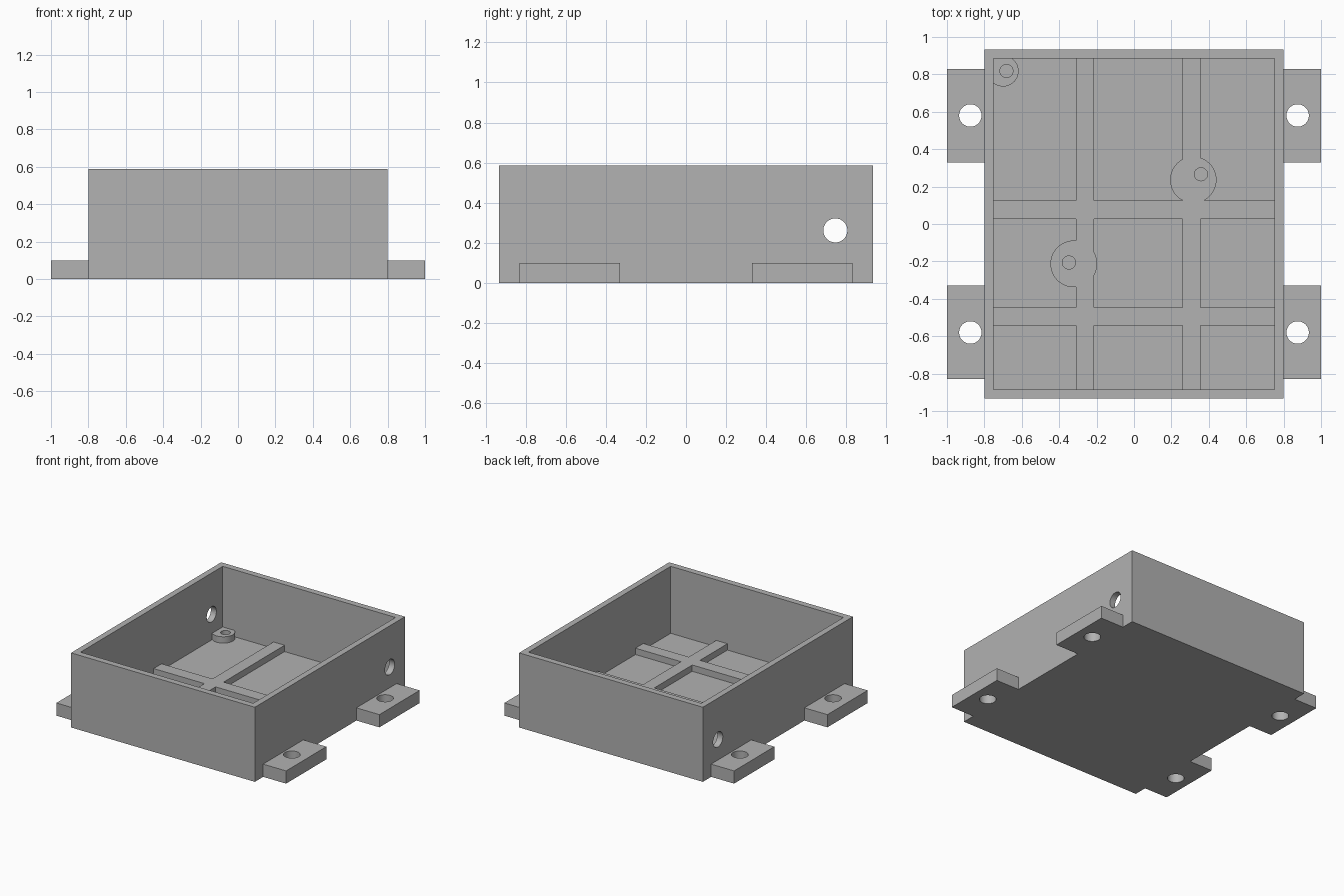
import bpy
import bmesh
import math
from mathutils import Matrix, Vector

if "Cube" in bpy.data.objects:
    bpy.data.objects.remove(bpy.data.objects["Cube"])

FLOOR, RIB_TOP = 0.06, 0.11

grey = bpy.data.materials.new("light grey")
grey.diffuse_color = (0.445, 0.445, 0.445, 1)
grey.use_nodes = True
grey.node_tree.nodes["Principled BSDF"].inputs["Base Color"].default_value = grey.diffuse_color


def finish(name, bm):
    mesh = bpy.data.meshes.new(name)
    bm.to_mesh(mesh)
    bm.free()
    mesh.materials.append(grey)
    obj = bpy.data.objects.new(name, mesh)
    bpy.context.collection.objects.link(obj)
    return obj


def box(name, x, y, z):
    """Box from (min, max) pairs."""
    bm = bmesh.new()
    size = [b - a for a, b in (x, y, z)]
    mid = [(a + b) / 2 for a, b in (x, y, z)]
    bmesh.ops.create_cube(bm, size=1, matrix=Matrix.Translation(mid) @ Matrix.Diagonal((*size, 1)))
    return finish(name, bm)


def cylinder(name, centre, r, depth, axis="Z"):
    bm = bmesh.new()
    turn = Matrix.Rotation(math.pi / 2, 4, "Y") if axis == "X" else Matrix.Identity(4)
    bmesh.ops.create_cone(bm, cap_ends=True, segments=48, radius1=r, radius2=r,
                          depth=depth, matrix=Matrix.Translation(Vector(centre)) @ turn)
    return finish(name, bm)


def combine(target, other, operation):
    """Apply a boolean and remove the helper."""
    mod = target.modifiers.new(operation.lower(), "BOOLEAN")
    mod.operation, mod.object, mod.solver = operation, other, "EXACT"
    bpy.context.view_layer.objects.active = target
    bpy.ops.object.modifier_apply(modifier=mod.name)
    bpy.data.objects.remove(other, do_unlink=True)


# Open tray
housing = box("housing", (-0.8, 0.8), (-0.933, 0.933), (0, 0.587))
combine(housing, box("cavity", (-0.752, 0.752), (-0.884, 0.884), (FLOOR, 0.8)), "DIFFERENCE")

# Crossing floor ribs
for x0, x1 in ((-0.31, -0.213), (0.258, 0.356)):
    combine(housing, box("long_rib", (x0, x1), (-0.90, 0.90), (0.03, RIB_TOP)), "UNION")
for y0, y1 in ((0.026, 0.125), (-0.543, -0.446)):
    combine(housing, box("cross_rib", (-0.77, 0.77), (y0, y1), (0.03, RIB_TOP)), "UNION")

# Round bosses with blind screw holes: centre, radius, hole centre
bosses = [((-0.322, -0.213), 0.125, (-0.348, -0.206)),
          ((0.317, 0.236), 0.124, (0.358, 0.266)),
          ((-0.70, 0.818), 0.083, (-0.682, 0.818))]
for centre, r, hole in bosses:
    combine(housing, cylinder("boss", (*centre, (0.03 + RIB_TOP) / 2), r, RIB_TOP - 0.03), "UNION")
for centre, r, hole in bosses:
    combine(housing, cylinder("screw_hole", (*hole, FLOOR + 0.1), 0.035, 0.2), "DIFFERENCE")

# Mounting tabs with through holes
for sx in (-1, 1):
    for sy in (-1, 1):
        tab = box("mounting_tab", sorted((sx * 0.78, sx)), sorted((sy * 0.33, sy * 0.83)), (0, 0.1))
        combine(housing, tab, "UNION")
for sx in (-1, 1):
    for sy in (-1, 1):
        combine(housing, cylinder("tab_hole", (sx * 0.875, sy * 0.58, 0.05), 0.06, 0.3), "DIFFERENCE")

# Cable holes through both side walls
combine(housing, cylinder("cable_hole", (0, 0.745, 0.262), 0.06, 2.4, "X"), "DIFFERENCE")

# Smooth the round walls, keep the edges sharp
bpy.ops.object.select_all(action="DESELECT")
housing.select_set(True)
bpy.context.view_layer.objects.active = housing
bpy.ops.object.shade_smooth_by_angle(angle=math.radians(30))
